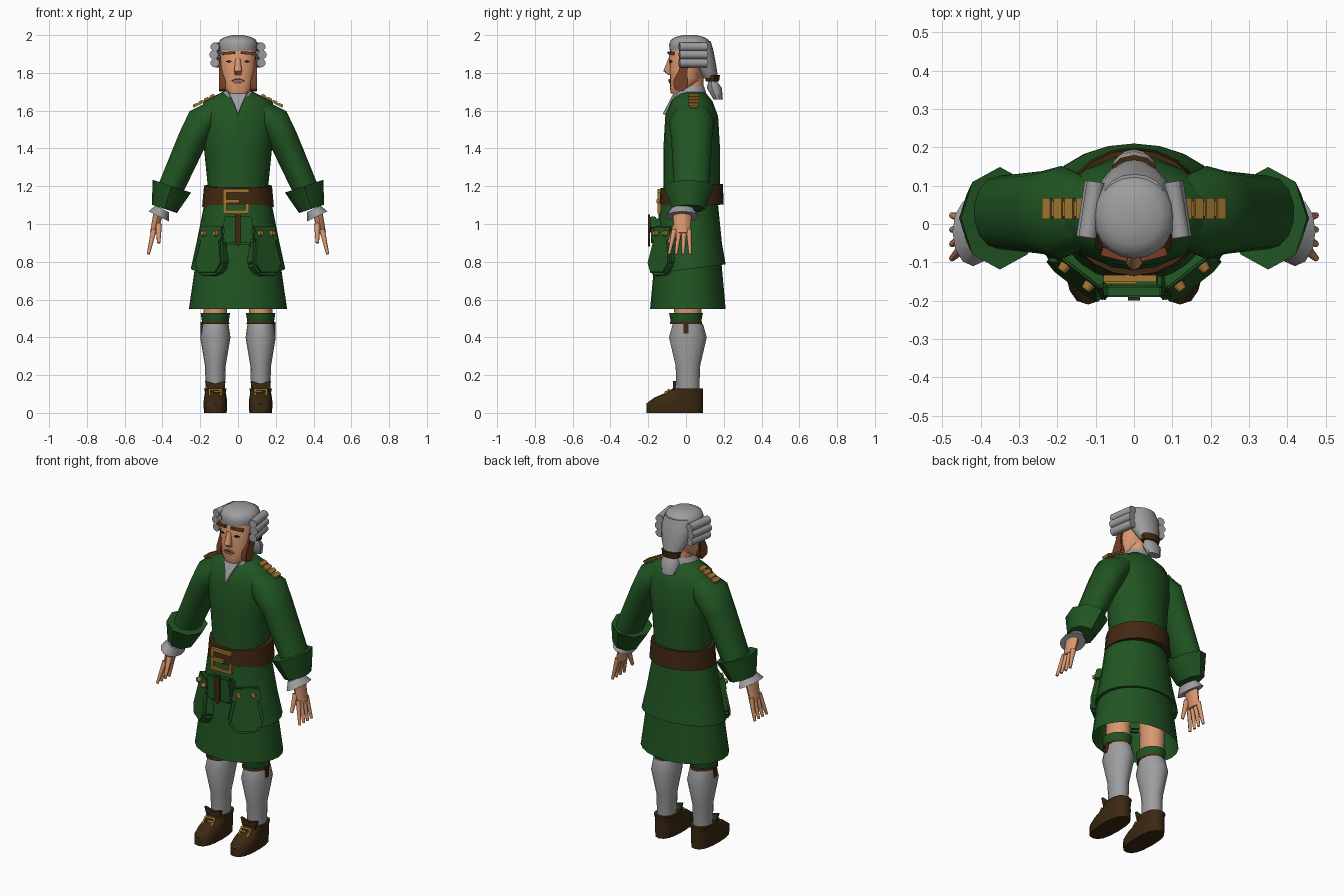
import bpy, bmesh
from math import sin, cos, pi, radians, copysign
from mathutils import Vector, Matrix, Euler

if "Cube" in bpy.data.objects:
    bpy.data.objects.remove(bpy.data.objects["Cube"])


def material(name, red, green, blue):
    mat = bpy.data.materials.new(name)
    mat.use_nodes = True
    colour = (red, green, blue, 1)
    mat.diffuse_color = colour
    mat.node_tree.nodes["Principled BSDF"].inputs["Base Color"].default_value = colour
    return mat


GREEN = material("coat green", .015, .09, .016)
LINEN = material("pale grey linen", .34, .34, .35)
SKIN = material("warm skin", .7, .31, .16)
AUBURN = material("auburn hair", .18, .05, .02)
LEATHER = material("belt leather", .055, .022, .006)
SHOE = material("shoe leather", .042, .021, .006)
GOLD = material("dull gold", .35, .18, .03)
BLACK = material("eye black", .01, .01, .01)
LIP = material("lip red", .3, .08, .05)
LEG = .12
BELT_TOP = 1.2
COAT_TOP = 1.7


def finish(name, bm, mat, mirror):
    """Turn a bmesh into a shaded object, mirrored left to right on request."""
    bmesh.ops.recalc_face_normals(bm, faces=bm.faces)
    mesh = bpy.data.meshes.new(name)
    bm.to_mesh(mesh)
    bm.free()
    mesh.materials.append(mat)
    mesh.shade_smooth()
    mesh.set_sharp_from_angle(angle=radians(45))
    part = bpy.data.objects.new(name, mesh)
    bpy.context.collection.objects.link(part)
    if mirror:
        modifier = part.modifiers.new("mirror", 'MIRROR')
        modifier.use_mirror_merge = False
    return part


def skin(name, mat, rings, sides, square, mirror, open_end=False):
    """Join rings given as centre, across vector and depth."""
    bm = bmesh.new()
    loops = []
    for centre, across, deep in rings:
        loop = []
        for step in range(sides):
            angle = 2 * pi * step / sides - pi / 2
            u, v = (copysign(abs(k) ** (2 / square), k) for k in (cos(angle), sin(angle)))
            loop.append(bm.verts.new(centre + across * u + Vector((0, deep * v, 0))))
        loops.append(loop)
    for low, high in zip(loops, loops[1:]):
        for i in range(sides):
            bm.faces.new((low[i - 1], low[i], high[i], high[i - 1]))
    bm.faces.new(loops[0])
    if not open_end:
        bm.faces.new(loops[-1])
    return finish(name, bm, mat, mirror)


def stack(name, mat, rings, x=0, y=0, sides=16, square=2, open_end=False):
    """Upright form: each ring is height, half width, half depth and optional shift back."""
    made = [(Vector((x, y + sum(shift), z)), Vector((wide, 0, 0)), deep)
            for z, wide, deep, *shift in rings]
    return skin(name, mat, made, sides, square, x > 0, open_end)


def limb(name, mat, path, y, flat, sides):
    """Arm part: each point is x, z and radius; rings stand square to the path."""
    made = []
    for i, (x, z, radius) in enumerate(path):
        before, after = path[max(i - 1, 0)], path[min(i + 1, len(path) - 1)]
        across = Vector((before[1] - after[1], 0, after[0] - before[0])).normalized()
        made.append((Vector((x, y, z)), across * radius, radius * flat))
    skin(name, mat, made, sides, 2, True)


def placed(place, turn):
    return Matrix.Translation(place) @ Euler([radians(a) for a in turn]).to_matrix().to_4x4()


def plate(name, mat, half, depth, place, turn=(0, 0, 0), mirror=False, bevel=0):
    """Symmetric outline in x and z, given by its right half and pushed back along y."""
    bm = bmesh.new()
    outline = half + [(-x, z) for x, z in reversed(half) if x]
    front = bm.faces.new([bm.verts.new((x, 0, z)) for x, z in outline])
    for item in bmesh.ops.extrude_face_region(bm, geom=[front])["geom"]:
        if isinstance(item, bmesh.types.BMVert):
            item.co.y += depth
    if bevel:
        bmesh.ops.bevel(bm, geom=bm.edges[:], offset=bevel, segments=2, affect='EDGES')
    bm.transform(placed(place, turn))
    finish(name, bm, mat, mirror)


def boxes(name, mat, parts, place, turn=(0, 0, 0), mirror=False):
    bm = bmesh.new()
    for centre, size in parts:
        bmesh.ops.create_cube(bm, size=1, matrix=Matrix.Translation(centre) @ Matrix.Diagonal((*size, 1)))
    bm.transform(placed(place, turn))
    finish(name, bm, mat, mirror)


def buckle(name, wide, high, bar, right, place, turn=(0, 0, 0), mirror=False):
    """Two cross bars, a short prong, a full post and a right post of part height."""
    parts = [((0, 0, z), (wide + bar, bar, bar)) for z in (-high / 2, high / 2)]
    parts.append(((-wide / 5, -bar / 3, 0), (wide * .7, bar, bar)))
    parts.append(((-wide / 2, 0, 0), (bar, bar, high)))
    parts.append(((wide / 2, 0, (right - 1) * high / 2), (bar, bar, high * right)))
    boxes(name, GOLD, parts, place, turn, mirror)


def rod(name, mat, start, end, thick, thin, sides=8):
    bm = bmesh.new()
    start, end = Vector(start), Vector(end)
    aim = (end - start).to_track_quat('Z', 'Y').to_matrix().to_4x4()
    bmesh.ops.create_cone(bm, segments=sides, radius1=thick, radius2=thin, cap_ends=True,
                          depth=(end - start).length, matrix=Matrix.Translation((start + end) / 2) @ aim)
    finish(name, bm, mat, True)


# Coat body, skirt and shorter outer tails, cut away at the front
stack("coat_body", GREEN, [(COAT_TOP, .08, .07), (1.65, .18, .11), (1.57, .21, .14), (1.4, .18, .15),
                           (BELT_TOP, .16, .15), (1.1, .17, .15)], y=.03, sides=20)
stack("coat_skirt", GREEN, [(1.1, .18, .15), (.55, .26, .2)], y=.01, sides=24, open_end=True)
tails = stack("coat_tails", GREEN, [(1.1, .18, .15), (.9, .22, .17), (.76, .25, .19), (.76, .23, .18)],
              y=.02, sides=24, open_end=True)
for vert in tails.data.vertices:
    if vert.co.z < .8:
        open_front = vert.co.y < 0 and abs(vert.co.x) < .1
        vert.co.z += .13 if open_front else vert.co.y / 8

# Sleeves, turned cuffs, linen frills and hands
limb("sleeve", GREEN, [(.1, 1.61, .06), (.19, 1.54, .09), (.24, 1.45, .08), (.36, 1.18, .07)],
     y=.03, flat=1.35, sides=14)
limb("turned_cuff", GREEN, [(.35, 1.2, .107), (.39, 1.08, .07)], y=.015, flat=1.25, sides=8)
limb("wrist_frill", LINEN, [(.4, 1.08, .04), (.42, 1.04, .06)], y=-.02, flat=1.5, sides=12)
limb("palm", SKIN, [(.42, 1.07, .027), (.445, .95, .022)], y=-.02, flat=1.9, sides=10)
for number, finger in enumerate(("index", "middle", "ring", "little")):
    y = number / 40 - .06
    rod(finger + "_finger", SKIN, (.445, y, .97), (.475, y * 1.5, .84), .015, .008)
rod("thumb", SKIN, (.42, -.05, 1), (.42, -.09, .9), .017, .009)

# Shoulder boards
board = [((0, 0, 0), (.13, .04, .01))]
board += [((step / 30, 0, .006), (.024, .055, .01)) for step in (-1.5, -.5, .5, 1.5)]
boxes("shoulder_board", GOLD, board, (.18, .04, 1.65), (0, 28, 0), mirror=True)

# Belt rising at the back, buckle and hanging strap
belt = stack("belt", LEATHER, [(1.09, .19, .17), (BELT_TOP, .18, .165)], y=.03, sides=20)
for vert in belt.data.vertices:
    vert.co.z += vert.co.y / 15
buckle("belt_buckle", .12, .11, .018, .4, (-.01, -.142, 1.12))
plate("hanging_strap", LEATHER, [(.016, 1.05), (.015, .9), (0, .88)], .01, (0, -.2, 0))

# Front pouch with flap
plate("front_pouch", GREEN, [(.07, .06), (.09, -.04), (.07, -.08)], .07, (0, -.185, .97), bevel=.01)
plate("pouch_flap", GREEN, [(.07, .07), (.08, .01), (0, -.02)], .03, (0, -.19, .97), bevel=.004)

# Hip pockets with flaps and buttons
hip, hip_turn = Vector((.155, -.143, .86)), (-9, 0, 38)
hip_frame = placed(hip, hip_turn)
plate("hip_pocket", GREEN, [(.06, .12), (.1, -.07), (.06, -.13)], .07, hip, hip_turn, True, .014)
plate("pocket_flap", GREEN, [(.07, .13), (.085, .06), (0, .03)], .04, hip, hip_turn, True, .005)
for name, x in (("inner", -.04), ("outer", .04)):
    back, front = (hip_frame @ Vector((x, y, .09)) for y in (.01, -.02))
    rod(name + "_pocket_button", GOLD, back, front, .018, .012)

# Legs with breeches bands, garters and stockings
stack("knee", SKIN, [(.8, .07, .08), (.46, .06, .07)], x=LEG, y=.01)
stack("breeches_band", GREEN, [(.53, .078, .09), (.48, .07, .08)], x=LEG)
stack("garter", LEATHER, [(.485, .072, .083), (.47, .075, .085)], x=LEG)
boxes("garter_tail", LEATHER, [((0, 0, 0), (.015, .025, .06))], (.19, 0, .45), mirror=True)
stack("stocking", LINEN, [(.47, .07, .08), (.4, .08, .1), (.25, .055, .065), (.1, .05, .06)], x=LEG, y=.01)

# Shoes with lined tongues and buckles
stack("shoe", SHOE, [(0, .06, .15), (.05, .063, .15), (.08, .06, .13, .02), (.11, .055, .095, .055),
                     (.13, .06, .08, .07)], x=LEG, y=-.06, square=2.5)
tongue = [(.04, 0), (.055, .055), (0, .04), ]
plate("shoe_tongue", SHOE, tongue, .012, (LEG, -.07, .115), mirror=True)
plate("tongue_lining", GREEN, tongue, .006, (LEG, -.058, .113), mirror=True)
buckle("shoe_buckle", .06, .04, .01, 1, (LEG, -.105, .108), (-42, 0, 0), True)

# Neck, collar and shirt front
stack("neck", SKIN, [(1.66, .06, .06), (1.8, .06, .065)], y=.03)
stack("collar", LINEN, [(1.66, .1, .09), (COAT_TOP, .08, .085), (1.73, .065, .075)], y=.02)
plate("shirt_front", LINEN, [(.055, .02), (.02, -.06), (0, -.12)], .03, (0, -.068, 1.69), (-27, 0, 0))

# Head and face
stack("head", SKIN, [(1.69, .05, .04, -.04), (1.72, .075, .06, -.025), (1.77, .09, .085), (1.9, .097, .09),
                     (1.97, .08, .08, .02)], sides=20, square=2.3)
stack("nose", SKIN, [(1.88, .013, .01, .012), (1.81, .022, .026), (1.79, .018, .01, .01)], y=-.094, sides=10)
boxes("eyebrow", AUBURN, [((0, 0, 0), (.07, .022, .014))], (.05, -.08, 1.905), (0, 4, 14), True)
plate("eye", BLACK, [(0, .008), (.018, 0), (0, -.007)], .009, (.048, -.085, 1.86), (0, 0, 13), True)
plate("lips", LIP, [(.01, .01), (.034, 0), (.015, -.014)], .02, (0, -.091, 1.757), (14, 0, 0))
boxes("mouth_line", LINEN, [((0, 0, 0), (.05, .009, .005))], (0, -.09, 1.757))
plate("sideburn", AUBURN, [(.025, .08), (.022, .03), (.04, -.04), (.025, -.08)], .033, (.1, -.02, 1.785),
      (0, 12, 90), True, .003)

# Wig: crown, back, side curls, ribbon and tail
stack("wig_crown", LINEN, [(1.915, .098, .105), (1.95, .105, .11), (1.975, .095, .1), (1.99, .07, .075),
                           (2, .03, .035)], y=.02, sides=20, square=2.1)
stack("wig_back", LINEN, [(1.97, .08, .06), (1.92, .1, .075), (1.84, .085, .06, .03), (1.77, .05, .04, .06)], y=.07)
for name, z, out in (("lower", 1.853, 0), ("middle", 1.896, .006), ("upper", 1.938, 0)):
    rod(name + "_side_curl", LINEN, (.122 + out, -.035, z), (.1 + out, .11, z), .024, .024, sides=10)
stack("hair_ribbon", LEATHER, [(1.79, .06, .04), (1.755, .055, .035)], y=.14, sides=10)
stack("wig_tail", LINEN, [(1.76, .04, .02), (1.72, .058, .04, .01), (1.66, .04, .025, .03)], y=.14, sides=10)
